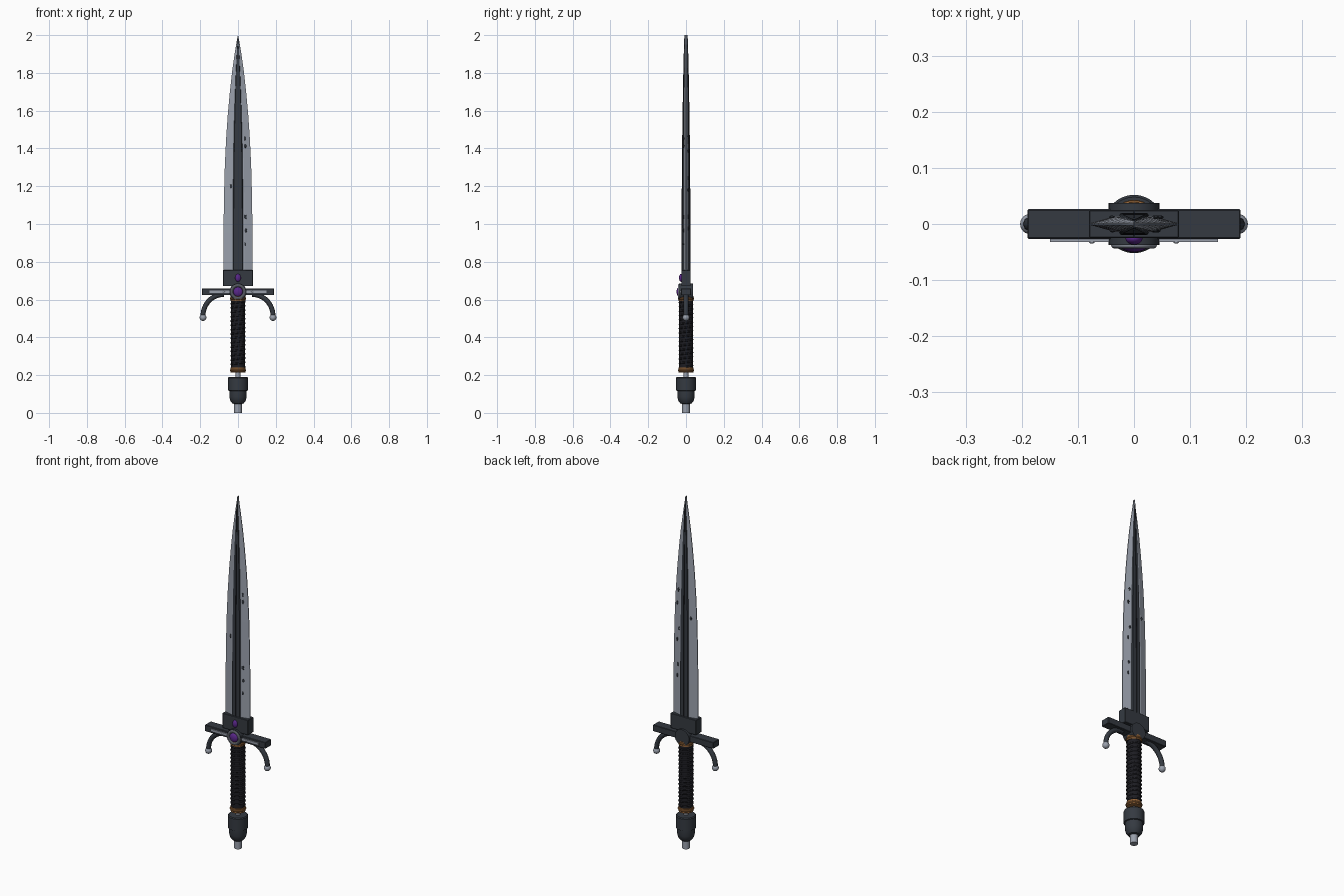
import bpy, bmesh, random
from math import sin, cos, pi
from mathutils import Vector

if "Cube" in bpy.data.objects:
    bpy.data.objects.remove(bpy.data.objects["Cube"])

random.seed(4)

def mat(name, r, g, b):
    m = bpy.data.materials.new(name)
    m.diffuse_color = (r, g, b, 1)
    m.use_nodes = True
    m.node_tree.nodes["Principled BSDF"].inputs["Base Color"].default_value = m.diffuse_color
    return m

STEEL = mat("steel", 0.32, 0.35, 0.41)
DARK = mat("dark_steel", 0.035, 0.042, 0.053)
BLACK = mat("leather", 0.012, 0.012, 0.016)
COPPER = mat("copper", 0.30, 0.13, 0.04)
PURPLE = mat("purple_gem", 0.10, 0.02, 0.25)

def finish(name, m, smooth=True):
    o = bpy.context.object
    o.name = name
    o.data.materials.append(m)
    if smooth:
        bpy.ops.object.shade_smooth_by_angle(angle=0.6)
    return o

def box(name, m, loc, size, bevel=0.0):
    bpy.ops.mesh.primitive_cube_add(size=1, location=loc)
    bpy.context.object.scale = size
    bpy.ops.object.transform_apply(location=False, rotation=False)
    o = finish(name, m, False)
    if bevel:
        b = o.modifiers.new("bevel", 'BEVEL')
        b.width = bevel
    return o

def ball(name, m, loc, scale):
    bpy.ops.mesh.primitive_uv_sphere_add(segments=24, ring_count=14, radius=1, location=loc)
    bpy.context.object.scale = scale
    return finish(name, m)

def cyl(name, m, loc, r, depth, along_y=False):
    bpy.ops.mesh.primitive_cylinder_add(vertices=32, radius=r, depth=depth, location=loc,
                                        rotation=(pi / 2 if along_y else 0, 0, 0))
    return finish(name, m)

def torus(name, m, loc, R, r, along_y=False):
    bpy.ops.mesh.primitive_torus_add(location=loc, major_radius=R, minor_radius=r, major_segments=32,
                                     minor_segments=10, rotation=(pi / 2 if along_y else 0, 0, 0))
    return finish(name, m)

def mesh_object(name, bm, m, smooth=True):
    bmesh.ops.recalc_face_normals(bm, faces=bm.faces)
    me = bpy.data.meshes.new(name)
    bm.to_mesh(me)
    bm.free()
    o = bpy.data.objects.new(name, me)
    bpy.context.collection.objects.link(o)
    bpy.context.view_layer.objects.active = o
    bpy.ops.object.select_all(action='DESELECT')
    o.select_set(True)
    return finish(name, m, smooth)

def loft(name, m, rings, smooth=True):
    # skin a list of equal-length point rings and cap both ends
    bm = bmesh.new()
    vs = [[bm.verts.new(p) for p in ring] for ring in rings]
    n = len(vs[0])
    for a, b in zip(vs, vs[1:]):
        for i in range(n):
            bm.faces.new((a[i], a[(i + 1) % n], b[(i + 1) % n], b[i]))
    bm.faces.new(vs[0][::-1])
    bm.faces.new(vs[-1])
    return mesh_object(name, bm, m, smooth)

def tube(name, m, pts, r):
    cu = bpy.data.curves.new(name, 'CURVE')
    cu.dimensions = '3D'
    cu.bevel_depth = r
    cu.bevel_resolution = 2
    cu.use_fill_caps = True
    s = cu.splines.new('POLY')
    s.points.add(len(pts) - 1)
    for p, q in zip(s.points, pts):
        p.co = (*q, 1)
    o = bpy.data.objects.new(name, cu)
    cu.materials.append(m)
    bpy.context.collection.objects.link(o)

# Blade outline: height, half width, thickness factor
outline = [(0.70, 0.077, 1), (0.95, 0.077, 1), (1.15, 0.074, .95), (1.30, 0.070, .9), (1.45, 0.063, .84),
           (1.58, 0.054, .76), (1.70, 0.043, .68), (1.80, 0.032, .6), (1.88, 0.021, .52),
           (1.95, 0.010, .45), (2.0, 0.0006, .35)]

def section(w, t, edge, z):
    return [(-w, -edge, z), (-w * .45, -t, z), (w * .45, -t, z), (w, -edge, z),
            (w, edge, z), (w * .45, t, z), (-w * .45, t, z), (-w, edge, z)]

loft("blade", STEEL, [section(w, 0.014 * t, 0.002, z) for z, w, t in outline], False)
loft("blade_fuller", DARK, [[(-w * .47, 0, z), (-w * .3, -.020 * t, z), (w * .3, -.020 * t, z),
                             (w * .47, 0, z), (w * .3, .020 * t, z), (-w * .3, .020 * t, z)]
                            for z, w, t in outline], False)
loft("blade_ridge", BLACK, [[(-w * .1, 0, z), (0, -.024 * t, z), (w * .1, 0, z), (0, .024 * t, z)]
                            for z, w, t in outline], False)

# Small battle pits on the blade faces
for i in range(14):
    side = -1 if i % 2 else 1
    ball("blade_pit", DARK, (random.choice((-1, 1)) * random.uniform(.035, .05), side * .012,
                             random.uniform(.85, 1.5)), (.005, .003, .011))

# Guard
box("blade_collar", DARK, (0, 0, .713), (.16, .05, .085), .002)
box("guard_bar", DARK, (0, 0, .641), (.38, .053, .036), .002)
box("guard_inlay", STEEL, (0, -.028, .641), (.30, .009, .014))
cyl("guard_hub", DARK, (0, 0, .641), .045, .074, True)
torus("hub_ring", STEEL, (0, -.037, .641), .034, .007, True)
ball("hub_gem", PURPLE, (0, -.037, .641), (.025, .013, .025))
ball("collar_gem", PURPLE, (0, -.026, .715), (.015, .011, .021))

# Curved quillons with ball ends
for s in (-1, 1):
    pts = [(s * (.075 + .110 * sin(a)), 0, .515 + .112 * cos(a)) for a in [i * pi / 32 for i in range(17)]]
    tube("quillon", DARK, pts, .013)
    ball("quillon_ball", STEEL, (s * .185, 0, .505), (.018, .018, .018))
    ball("quillon_rivet", STEEL, (s * .075, -.032, .641), (.005, .003, .005))

# Grip with spiral wrap and copper collars
cyl("grip", BLACK, (0, 0, .415), .036, .40)
turns = 15
tube("grip_wrap", BLACK, [(.036 * cos(i * pi / 10), .034 * sin(i * pi / 10), .245 + .345 * i / (20 * turns))
                          for i in range(20 * turns + 1)], .005)
for z in (.605, .226):
    cyl("grip_collar", COPPER, (0, 0, z), .039, .026)
    torus("collar_bead", COPPER, (0, 0, z), .036, .007)

# Pommel: revolved cup, tang and end stub
cyl("tang", STEEL, (0, 0, .2), .012, .06)
profile = [(.012, .045), (.03, .05), (.041, .065), (.046, .085), (.046, .117), (.052, .119), (.052, .186), (.048, .191)]
loft("pommel", DARK, [[(r * cos(k * pi / 16), r * sin(k * pi / 16), z) for k in range(32)] for r, z in profile])
cyl("pommel_stub", STEEL, (0, 0, .03), .02, .06)
